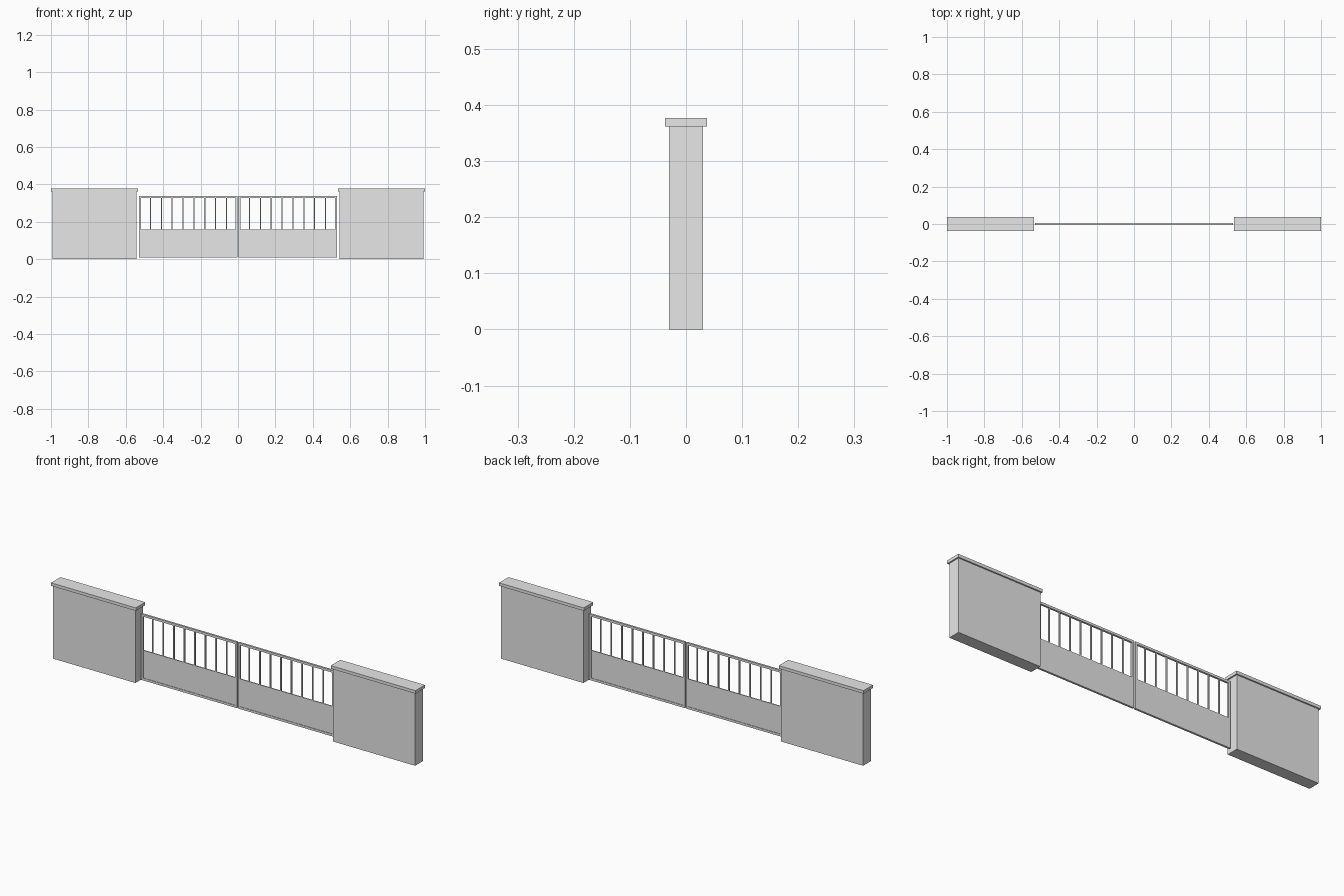
import bpy

if "Cube" in bpy.data.objects:
    bpy.data.objects.remove(bpy.data.objects["Cube"], do_unlink=True)

grey = bpy.data.materials.new("light_grey")
grey.use_nodes = True
colour = (0.8, 0.8, 0.8, 1)
grey.diffuse_color = colour
grey.node_tree.nodes["Principled BSDF"].inputs["Base Color"].default_value = colour


def box(name, x0, x1, depth, z0, z1):
    """Box between two x and two z limits, centred on y = 0."""
    bpy.ops.mesh.primitive_cube_add(size=1, location=((x0 + x1) / 2, 0, (z0 + z1) / 2))
    ob = bpy.context.object
    ob.name = name
    ob.scale = (abs(x1 - x0), depth, z1 - z0)
    bpy.ops.object.transform_apply(location=False, rotation=False, scale=True)
    ob.data.materials.append(grey)


# Gate leaf limits
HINGE, MEET = 0.529, 0.003
BOTTOM, TOP, PANEL_TOP = 0.01, 0.337, 0.158
FRAME, DEPTH = 0.011, 0.010
BARS, FIRST_BAR, PITCH = 8, 0.062, 0.058

for side, s in (("left", 1), ("right", -1)):
    # Wall and coping
    box(side + "_wall", s * 0.542, s * 0.993, 0.06, 0, 0.362)
    box(side + "_coping", s * 0.535, s * 1.0, 0.074, 0.362, 0.377)

    # Gate frame
    inner, outer = MEET + FRAME, HINGE - FRAME
    box(side + "_hinge_stile", s * outer, s * HINGE, DEPTH, BOTTOM, TOP)
    box(side + "_meeting_stile", s * MEET, s * inner, DEPTH, BOTTOM, TOP)
    box(side + "_top_rail", s * inner, s * outer, DEPTH, TOP - FRAME, TOP)
    box(side + "_bottom_rail", s * inner, s * outer, DEPTH, BOTTOM, BOTTOM + FRAME)

    # Recessed lower panel
    box(side + "_panel", s * inner, s * outer, 0.005, BOTTOM + FRAME, PANEL_TOP)

    # Upright bars
    for i in range(BARS):
        x = FIRST_BAR + i * PITCH
        box(f"{side}_bar_{i + 1}", s * (x - 0.003), s * (x + 0.003), 0.006,
            PANEL_TOP, TOP - FRAME)
